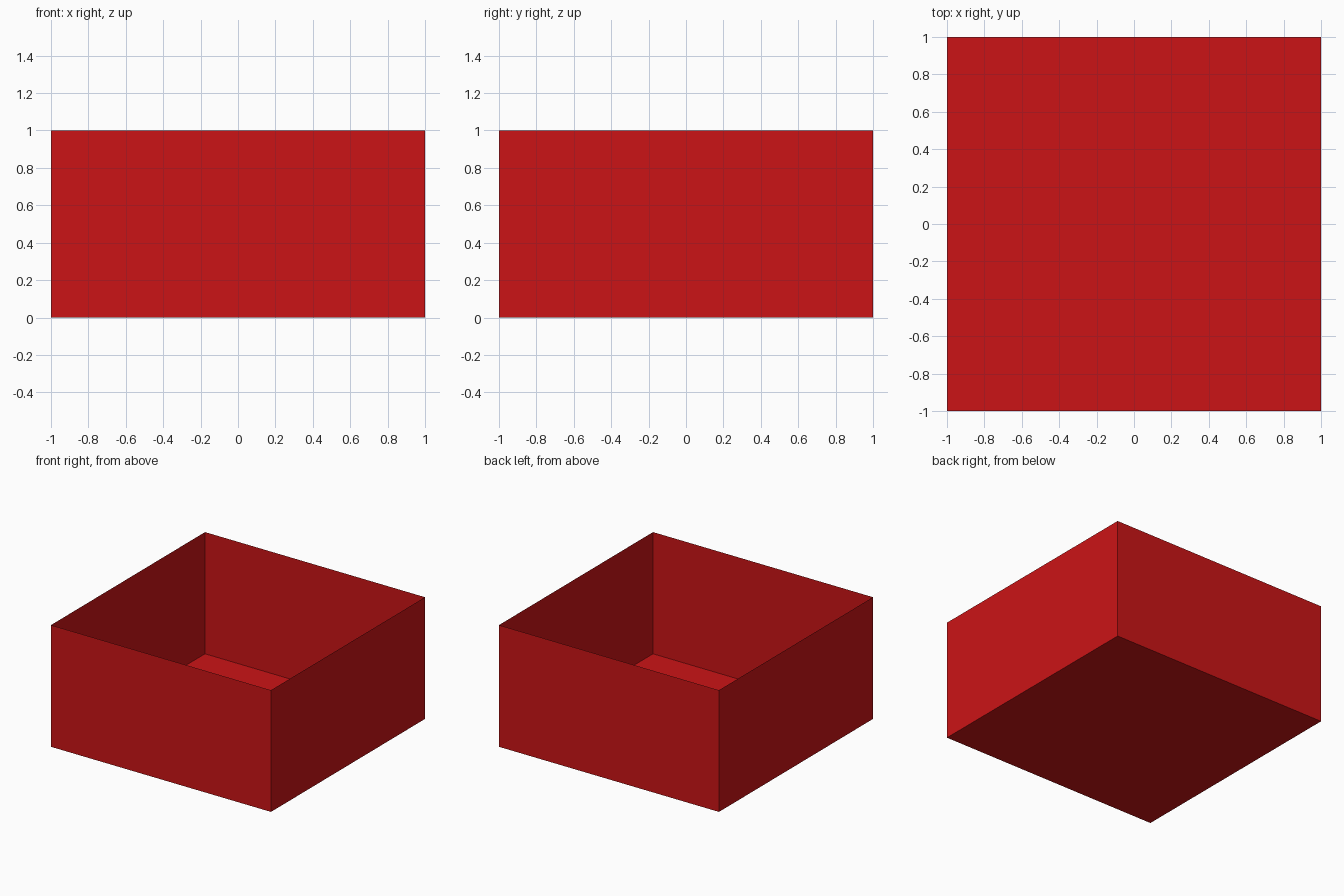
import bpy, bmesh
from mathutils import Matrix

if "Cube" in bpy.data.objects:
    bpy.data.objects.remove(bpy.data.objects["Cube"])

# Open-topped box: a single-skin cube with its lid removed
bm = bmesh.new()
bmesh.ops.create_cube(bm, size=1, matrix=Matrix.Translation((0, 0, 0.5)) @ Matrix.Diagonal((2, 2, 1, 1)))
bm.normal_update()
lid = [f for f in bm.faces if f.normal.z > 0.9]
bmesh.ops.delete(bm, geom=lid, context='FACES_ONLY')

mesh = bpy.data.meshes.new("open_box")
bm.to_mesh(mesh)
bm.free()

# Red finish
red = bpy.data.materials.new("red")
red.diffuse_color = (0.6, 0.007, 0.008, 1)
red.use_nodes = True
red.node_tree.nodes["Principled BSDF"].inputs["Base Color"].default_value = red.diffuse_color
mesh.materials.append(red)

box = bpy.data.objects.new("open_box", mesh)
bpy.context.collection.objects.link(box)
